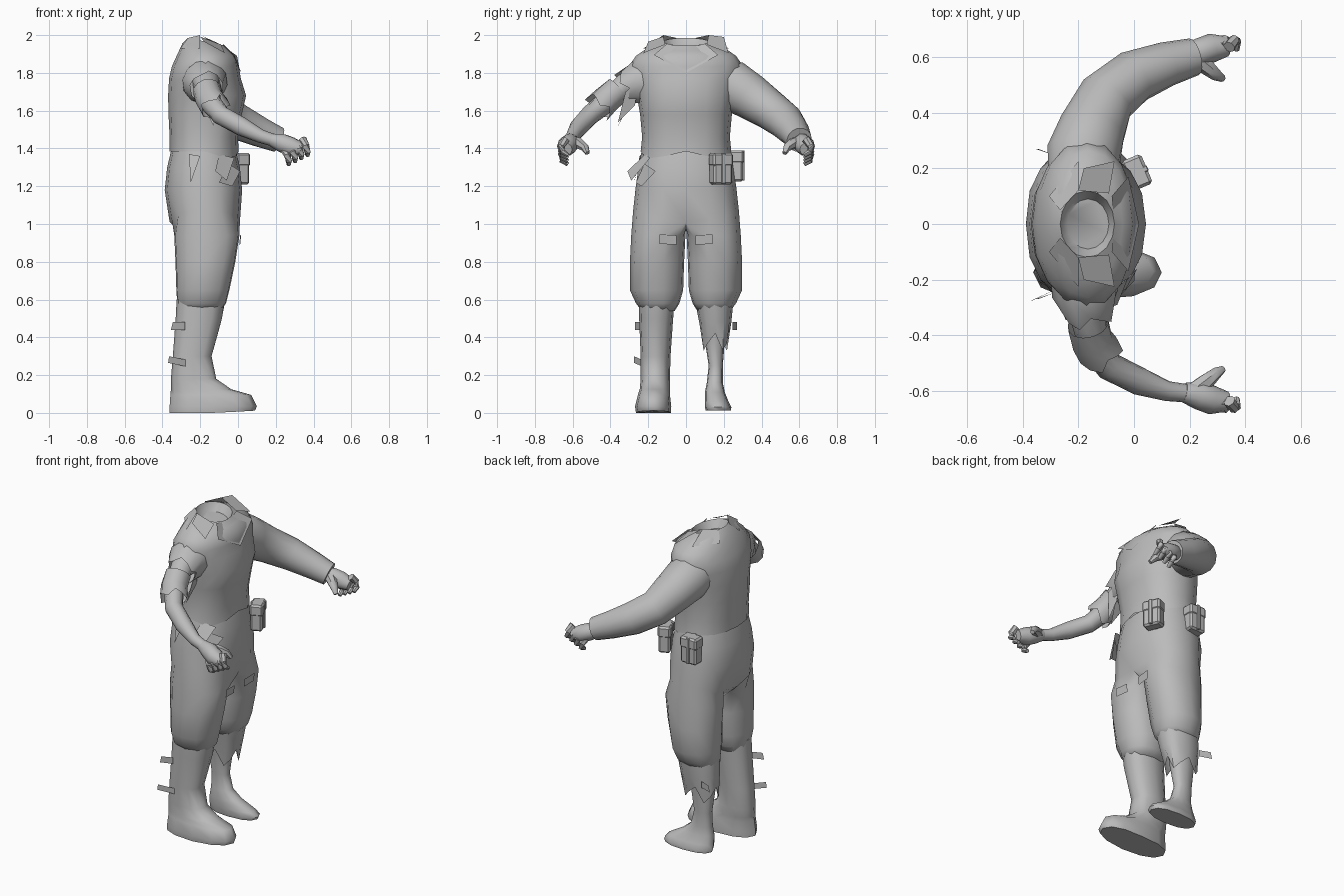
import bpy, bmesh, math
from mathutils import Vector

grey = bpy.data.materials.new("cloth grey")
grey.diffuse_color = (0.5, 0.5, 0.5, 1)


def make(name, verts, faces, smooth=True, angle=50):
    me = bpy.data.meshes.new(name)
    me.from_pydata([tuple(v) for v in verts], [], faces)
    bm = bmesh.new()
    bm.from_mesh(me)
    bmesh.ops.remove_doubles(bm, verts=bm.verts, dist=0.0005)
    bmesh.ops.recalc_face_normals(bm, faces=bm.faces)
    bm.to_mesh(me)
    bm.free()
    me.materials.append(grey)
    ob = bpy.data.objects.new(name, me)
    bpy.context.collection.objects.link(ob)
    if smooth:
        bpy.ops.object.select_all(action='DESELECT')
        ob.select_set(True)
        bpy.context.view_layer.objects.active = ob
        bpy.ops.object.shade_smooth_by_angle(angle=math.radians(angle))
    return ob


def loft(rings, caps=(True, True), start=0):
    """Vertices and faces joining equal rings; start offsets the indices."""
    n = len(rings[0])
    verts = [p for r in rings for p in r]
    faces = [tuple(start + k for k in (i * n + j, i * n + (j + 1) % n,
                                       (i + 1) * n + (j + 1) % n, (i + 1) * n + j))
             for i in range(len(rings) - 1) for j in range(n)]
    if caps[0]:
        faces.append(tuple(range(start, start + n)))
    if caps[1]:
        faces.append(tuple(range(start + len(verts) - n, start + len(verts))))
    return verts, faces


def skin(name, rings, caps=(True, True), angle=50):
    return make(name, *loft(rings, caps), angle=angle)


def level(z, x0, x1, y0, y1, n=16, p=0.85, edge=None, angles=None):
    """Horizontal rounded ring filling a box; edge shifts height by angle."""
    ring = []
    for j, a in enumerate(angles or [2 * math.pi * j / n for j in range(n)]):
        c, s = math.cos(a), math.sin(a)
        ring.append(Vector(((x0 + x1) / 2 + (x1 - x0) / 2 * math.copysign(abs(c) ** p, c),
                            (y0 + y1) / 2 + (y1 - y0) / 2 * math.copysign(abs(s) ** p, s),
                            z + (edge(j, c, s) if edge else 0))))
    return ring


def tube(name, path, n=12, jag=0.0, caps=(True, True)):
    """Round tube along points (x, y, z, radius); jag tears the last ring."""
    pts = [Vector(p[:3]) for p in path]
    rings = []
    for i, p in enumerate(pts):
        t = (pts[min(i + 1, len(pts) - 1)] - pts[max(i - 1, 0)]).normalized()
        u = t.cross(Vector((0.1, 0, 1))).normalized()
        v = u.cross(t)
        r = path[i][3]
        rings.append([p + r * (math.cos(2 * math.pi * j / n) * u + math.sin(2 * math.pi * j / n) * v)
                      + (t * jag * (j % 3 - 1) if i == len(pts) - 1 else Vector())
                      for j in range(n)])
    return skin(name, rings, caps)


def flap(name, pts):
    """Thin cloth scrap."""
    return make(name, pts, [tuple(range(len(pts)))], smooth=False)


# Shirt with a pointed hem and a forward-tilted, sunken neck opening
hem = lambda j, c, s: -0.07 * max(0, c) * abs(s)
tilt = lambda j, c, s: -0.02 * c
skin("shirt", [
    level(1.385, -0.362, 0.003, -0.24, 0.24, edge=hem),
    level(1.46, -0.362, 0.0, -0.232, 0.232),
    level(1.58, -0.368, 0.02, -0.243, 0.243),
    level(1.68, -0.37, 0.043, -0.26, 0.26, p=0.9),
    level(1.77, -0.365, 0.015, -0.285, 0.285, p=0.95),
    level(1.835, -0.35, 0.005, -0.303, 0.303, p=0.98),
    level(1.89, -0.325, -0.005, -0.265, 0.265, p=1),
    level(1.935, -0.295, -0.04, -0.20, 0.20, p=1, edge=tilt),
    level(1.965, -0.265, -0.07, -0.12, 0.12, p=1, edge=tilt),
    level(1.915, -0.24, -0.09, -0.09, 0.09, p=1, edge=tilt)], caps=(False, True))

# Collar points and front neckerchief; the left collar point stands higher
for s, side, lift in ((-1, "right", -0.025), (1, "left", 0.0)):
    flap(side + "_collar", [(-0.09, s * 0.11, 1.95), (-0.20, s * 0.12, 2.0 + lift / 3),
                            (-0.18, s * 0.20, 1.99 + lift), (-0.07, s * 0.225, 1.905)])
    flap(side + "_collar_back", [(-0.20, s * 0.12, 2.0), (-0.265, s * 0.05, 1.985),
                                 (-0.305, s * 0.10, 1.93), (-0.20, s * 0.225, 1.93)])
    flap(side + "_neckerchief", [(-0.07, 0, 1.93), (-0.08, s * 0.10, 1.955),
                                 (-0.02, s * 0.17, 1.895), (0.018, 0, 1.80)])

# Trousers as one mesh: hips splitting into two legs at the crotch
fork = lambda j, c, s: -0.06 * abs(c) ** 3
hips = [level(1.385, -0.355, -0.01, -0.235, 0.235),
        level(1.30, -0.375, 0.01, -0.252, 0.252),
        level(1.18, -0.388, 0.022, -0.268, 0.268),
        level(1.07, -0.362, 0.01, -0.28, 0.28, p=0.82, edge=fork)]
verts, faces = loft(hips, (True, False))
crotch = [Vector((-0.181 + 0.15 * math.cos(math.pi * k / 4), 0, 0.975)) for k in (3, 2, 1)]
leg_angles = [math.radians(-48 + 34.5 * j) for j in range(9)] + \
             [math.radians(228 + 21 * k) for k in (1, 2, 3)]
for s in (-1, 1):
    rings = [[hips[-1][(s * j) % 16] for j in range(9)] + crotch]
    for z, x0, x1, ya, yb, p in ((0.94, -0.342, 0.012, 0.003, 0.29, 0.9),
                                 (0.80, -0.335, -0.01, 0.01, 0.297, 0.9),
                                 (0.65, -0.33, -0.042, 0.015, 0.297, 0.9),
                                 (0.58, -0.325, -0.06, 0.035, 0.265, 0.9),
                                 (0.54, -0.31, -0.09, 0.06, 0.235, 0.9)):
        rings.append([Vector((q.x, s * q.y, q.z))
                      for q in level(z, x0, x1, ya, yb, p=p, angles=leg_angles)])
    v, f = loft(rings, (False, True), len(verts))
    verts += v
    faces += f
make("trousers", verts, faces, angle=60)

# Knee patches and strap ends behind the calves
for s, side in ((-1, "right"), (1, "left")):
    flap(side + "_knee_patch", [(0.006, s * 0.05, 0.89), (0.012, s * 0.05, 0.94),
                                (0.017, s * 0.14, 0.945), (0.012, s * 0.14, 0.895)])
    flap(side + "_calf_strap", [(-0.355, s * 0.27, 0.44), (-0.28, s * 0.245, 0.44),
                                (-0.28, s * 0.245, 0.48), (-0.345, s * 0.27, 0.48)])
flap("ankle_strap", [(-0.37, -0.275, 0.265), (-0.27, -0.23, 0.245),
                     (-0.27, -0.23, 0.28), (-0.365, -0.275, 0.30)])

# Right boot with a slightly lifted toe
toe = lambda j, c, s: 0.012 * max(0, c)
skin("boot", [
    level(0.60, -0.325, -0.07, -0.25, -0.06, 12),
    level(0.50, -0.33, -0.085, -0.248, -0.068, 12),
    level(0.30, -0.345, -0.14, -0.24, -0.082, 12),
    level(0.18, -0.355, -0.115, -0.24, -0.085, 12),
    level(0.125, -0.355, -0.035, -0.245, -0.085, 12),
    level(0.095, -0.358, 0.07, -0.255, -0.085, 12),
    level(0.035, -0.362, 0.10, -0.27, -0.078, 12),
    level(0.0, -0.362, 0.09, -0.265, -0.08, 12, edge=toe)])

# Left torn trouser cuff, bare calf and foot
torn = lambda j, c, s: (0.05, -0.04, 0.0)[j % 3]
skin("torn_cuff", [
    level(0.58, -0.32, -0.07, 0.05, 0.25, 12),
    level(0.48, -0.325, -0.09, 0.07, 0.24, 12),
    level(0.37, -0.32, -0.12, 0.085, 0.225, 12, edge=torn)], caps=(False, False))
skin("bare_foot", [
    level(0.50, -0.30, -0.14, 0.09, 0.21, 12),
    level(0.38, -0.30, -0.155, 0.10, 0.205, 12),
    level(0.25, -0.285, -0.175, 0.12, 0.195, 12),
    level(0.16, -0.285, -0.15, 0.11, 0.195, 12),
    level(0.11, -0.295, -0.09, 0.10, 0.205, 12),
    level(0.06, -0.305, 0.0, 0.10, 0.225, 12),
    level(0.03, -0.305, 0.025, 0.10, 0.24, 12),
    level(0.012, -0.30, 0.015, 0.105, 0.238, 12)])

# Left long sleeve
tube("long_sleeve", [(-0.19, 0.16, 1.745, 0.12), (-0.18, 0.25, 1.73, 0.135),
                     (-0.15, 0.34, 1.675, 0.122), (-0.10, 0.45, 1.60, 0.106),
                     (0.0, 0.53, 1.54, 0.096), (0.12, 0.575, 1.485, 0.08),
                     (0.215, 0.60, 1.445, 0.068)], 14)

# Right bare arm with torn sleeve pieces
tube("bare_arm", [(-0.17, -0.20, 1.76, 0.08), (-0.165, -0.33, 1.73, 0.065),
                  (-0.145, -0.43, 1.64, 0.058), (-0.09, -0.51, 1.575, 0.052),
                  (0.02, -0.565, 1.515, 0.05), (0.12, -0.60, 1.465, 0.036),
                  (0.21, -0.61, 1.435, 0.032)])
tube("sleeve_cap", [(-0.18, -0.18, 1.755, 0.12), (-0.175, -0.25, 1.75, 0.12),
                    (-0.165, -0.33, 1.72, 0.088)], 12, 0.02, (False, False))
tube("torn_sleeve", [(-0.165, -0.36, 1.71, 0.075), (-0.15, -0.42, 1.66, 0.076),
                     (-0.12, -0.465, 1.615, 0.08)], 12, 0.02, (False, False))
flap("sleeve_rag", [(-0.10, -0.25, 1.76), (-0.08, -0.32, 1.70),
                    (-0.11, -0.36, 1.54), (-0.10, -0.27, 1.63)])
flap("underarm_rag", [(-0.20, -0.26, 1.74), (-0.10, -0.27, 1.68),
                      (-0.13, -0.36, 1.52), (-0.19, -0.30, 1.64)])

# Hands: palm, four curled fingers and thumb
for s, side in ((-1, "right"), (1, "left")):
    tube(side + "_palm", [(0.18, s * 0.605, 1.445, 0.036), (0.23, s * 0.615, 1.43, 0.05),
                          (0.28, s * 0.632, 1.41, 0.052), (0.335, s * 0.638, 1.395, 0.036)], 10)
    for i in range(4):
        x, z = 0.255 + 0.033 * i, 1.365 + 0.016 * i
        tube(side + "_finger_%d" % (i + 1), [
            (x - 0.012, s * 0.635, z + 0.035, 0.022), (x + 0.006, s * 0.661, z, 0.019),
            (x + 0.014, s * 0.656, z - 0.03, 0.017), (x + 0.014, s * 0.625, z - 0.05, 0.011)], 7)
    tube(side + "_thumb", [(0.215, s * 0.60, 1.435, 0.034), (0.26, s * 0.565, 1.425, 0.03),
                           (0.295, s * 0.535, 1.405, 0.022), (0.318, s * 0.522, 1.375, 0.013)], 7)


# Belt pouches: box body, lid and strap
def block(name, centre, size, turn):
    c, s = math.cos(turn), math.sin(turn)
    v = []
    for z in (-0.5, 0.5):
        for x, y in ((-0.5, -0.5), (0.5, -0.5), (0.5, 0.5), (-0.5, 0.5)):
            a, b = x * size[0], y * size[1]
            v.append((centre[0] + a * c - b * s, centre[1] + a * s + b * c, centre[2] + z * size[2]))
    ob = make(name, v, [(0, 1, 2, 3), (4, 5, 6, 7), (0, 1, 5, 4), (1, 2, 6, 5),
                        (2, 3, 7, 6), (3, 0, 4, 7)], smooth=False)
    bev = ob.modifiers.new("soft edge", 'BEVEL')
    bev.width = min(size) * 0.15
    bev.segments = 1


for name, (x, y, z), turn in (("front_pouch", (0.01, 0.185, 1.285), 0.4),
                              ("side_pouch", (-0.225, 0.268, 1.30), 1.57)):
    block(name, (x, y, z), (0.07, 0.108, 0.15), turn)
    block(name + "_lid", (x, y, z + 0.055), (0.078, 0.115, 0.07), turn)
    block(name + "_strap", (x, y, z + 0.01), (0.085, 0.022, 0.16), turn)

# Torn cloth hanging at the right hip
flap("hip_rag_upper", [(-0.10, -0.215, 1.37), (-0.02, -0.19, 1.35),
                       (-0.06, -0.29, 1.23), (-0.12, -0.31, 1.28)])
flap("hip_rag_lower", [(-0.05, -0.22, 1.32), (0.012, -0.16, 1.28),
                       (-0.03, -0.235, 1.20), (-0.10, -0.265, 1.22)])
flap("hip_rag_back", [(-0.26, -0.235, 1.37), (-0.20, -0.245, 1.36), (-0.25, -0.275, 1.22)])
